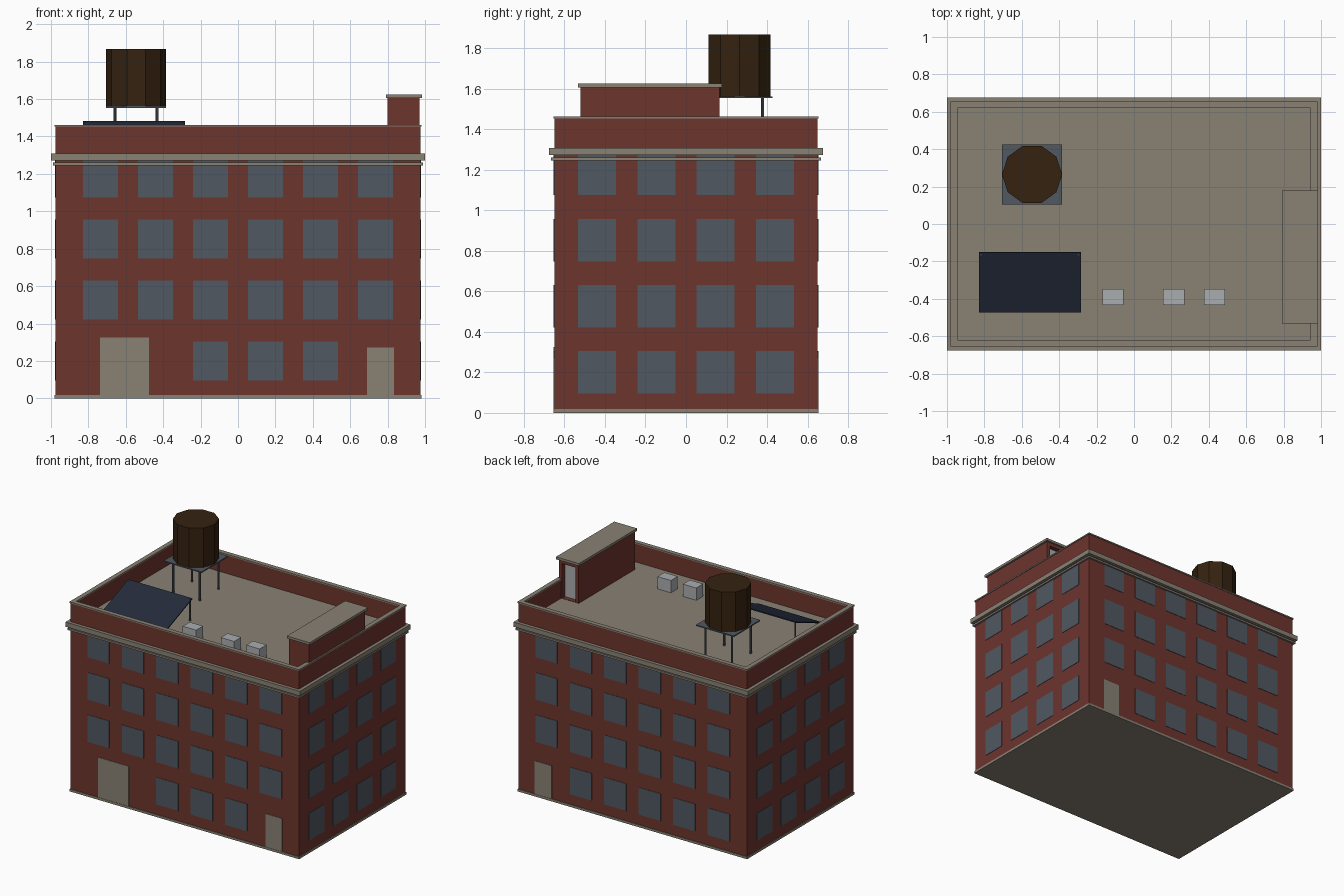
import bpy, bmesh, math
from mathutils import Matrix

if "Cube" in bpy.data.objects:
    bpy.data.objects.remove(bpy.data.objects["Cube"], do_unlink=True)


def material(name, rgb):
    m = bpy.data.materials.new(name)
    m.use_nodes = True
    m.diffuse_color = (*rgb, 1)
    m.node_tree.nodes["Principled BSDF"].inputs["Base Color"].default_value = (*rgb, 1)
    return m


BRICK = material("red brick", (0.155, 0.035, 0.027))
STONE = material("tan stone", (0.25, 0.22, 0.175))
GLASS = material("blue grey", (0.08, 0.098, 0.12))
WOOD = material("dark wood", (0.035, 0.016, 0.005))
PANEL = material("navy panel", (0.017, 0.024, 0.043))
METAL = material("light metal", (0.40, 0.42, 0.44))

HX, HY, TOP, ROOF, WALL = 0.975, 0.65, 1.455, 1.31, 0.025


def finish(name, bm, *mats):
    mesh = bpy.data.meshes.new(name)
    bm.to_mesh(mesh)
    bm.free()
    for m in mats:
        mesh.materials.append(m)
    ob = bpy.data.objects.new(name, mesh)
    bpy.context.collection.objects.link(ob)
    return ob


def add_box(bm, x0, x1, y0, y1, z0, z1):
    """Add an axis-aligned box given its limits."""
    centre = Matrix.Translation(((x0 + x1) / 2, (y0 + y1) / 2, (z0 + z1) / 2))
    size = Matrix.Diagonal((x1 - x0, y1 - y0, z1 - z0, 1))
    bmesh.ops.create_cube(bm, size=1, matrix=centre @ size)


def box(name, mat, *limits):
    bm = bmesh.new()
    add_box(bm, *limits)
    return finish(name, bm, mat)


def recess(bm, face, rim, depth, floor=None):
    """Inset a face by a rim, then push it straight in."""
    bmesh.ops.inset_region(bm, faces=[face], thickness=rim, use_even_offset=True)
    if floor is not None:
        low = min(v.co.z for v in face.verts)
        for v in face.verts:
            if v.co.z < low + 0.001:
                v.co.z = floor
    step = face.normal * depth
    inner = bmesh.ops.extrude_discrete_faces(bm, faces=[face])["faces"][0]
    for v in inner.verts:
        v.co -= step
    inner.material_index = 1


def face_along(bm, axis):
    bm.normal_update()
    return max(bm.faces, key=lambda f: f.normal[axis])


def band(name, out, inn, z0, z1):
    """Rectangular ring running round the building, offset from its walls."""
    bm = bmesh.new()
    loops = []
    for off, z in ((out, z0), (out, z1), (inn, z1), (inn, z0)):
        x, y = HX + off, HY + off
        loops.append([bm.verts.new(c) for c in ((-x, -y, z), (x, -y, z), (x, y, z), (-x, y, z))])
    for k in range(4):
        a, b = loops[k], loops[(k + 1) % 4]
        for i in range(4):
            j = (i + 1) % 4
            bm.faces.new((a[i], a[j], b[j], b[i]))
    return finish(name, bm, STONE)


def cylinder(name, mat, x, y, z0, z1, r, sides):
    bm = bmesh.new()
    bmesh.ops.create_cone(bm, cap_ends=True, segments=sides, radius1=r, radius2=r, depth=z1 - z0,
                          matrix=Matrix.Translation((x, y, (z0 + z1) / 2)) @ Matrix.Rotation(math.pi / 2, 4, "Z"))
    return finish(name, bm, mat)


# Brick shell with a sunken roof deck behind the parapet
bm = bmesh.new()
add_box(bm, -HX, HX, -HY, HY, 0.005, TOP)
recess(bm, face_along(bm, 2), WALL, TOP - ROOF)
finish("brick_walls", bm, BRICK, STONE)

# Stone plinth, cornice bands and coping
box("plinth", STONE, -HX - 0.005, HX + 0.005, -HY - 0.005, HY + 0.005, 0, 0.018)
band("lower_cornice", 0.015, -0.005, 1.246, 1.26)
band("upper_cornice", 0.025, -0.005, 1.272, 1.308)
band("coping", 0.005, -WALL - 0.005, TOP - 0.003, TOP + 0.007)

# Windows and doors as thin plates on each wall
PLATE = 0.003
WIN_W, WIN_H = 0.187, 0.209
ROWS = [0.096 + 0.326 * i for i in range(4)]
LONG_COLS = [-0.735 + 0.294 * i for i in range(6)]
SHORT_COLS = [-0.4385 + 0.2923 * i for i in range(4)]


def plate(bm, side, centre, width, z0, z1):
    a, b = centre - width / 2, centre + width / 2
    if side in ("front", "back"):
        y = -HY if side == "front" else HY
        add_box(bm, a, b, y - PLATE, y + PLATE, z0, z1)
    else:
        x = -HX if side == "right" else HX
        add_box(bm, x - PLATE, x + PLATE, a, b, z0, z1)


SKIPPED = {"front": (0, 1, 5), "back": (5,)}  # ground-floor bays taken by doors
for side in ("front", "back", "left", "right"):
    bm = bmesh.new()
    cols = LONG_COLS if side in ("front", "back") else SHORT_COLS
    for r, z in enumerate(ROWS):
        for c, centre in enumerate(cols):
            if r or c not in SKIPPED.get(side, ()):
                plate(bm, side, centre, WIN_W, z, z + WIN_H)
    finish(side + "_windows", bm, GLASS)

for name, side, centre, width, height in (("front_main_door", "front", -0.607, 0.262, 0.326),
                                          ("front_side_door", "front", 0.762, 0.144, 0.273),
                                          ("back_door", "back", 0.762, 0.144, 0.273)):
    bm = bmesh.new()
    plate(bm, side, centre, width, 0.01, height)
    finish(name, bm, STONE)

# Stair bulkhead with a recessed doorway at the back end
bm = bmesh.new()
add_box(bm, 0.80, 0.97, -0.52, 0.165, ROOF - 0.01, 1.606)
recess(bm, face_along(bm, 1), 0.027, 0.035, ROOF + 0.002)
finish("stair_bulkhead", bm, BRICK, METAL)
box("bulkhead_cap", STONE, 0.79, 0.985, -0.533, 0.178, 1.606, 1.625)

# Water tank on a legged platform
TX, TY = -0.545, 0.265
cylinder("water_tank", WOOD, TX, TY, 1.562, 1.867, 0.161, 10)
box("tank_platform", GLASS, TX - 0.161, TX + 0.161, TY - 0.161, TY + 0.161, 1.553, 1.562)
for sx in (-1, 1):
    for sy in (-1, 1):
        cylinder("tank_leg", GLASS, TX + sx * 0.113, TY + sy * 0.113, ROOF, 1.553, 0.008, 8)

# Tilted solar panel on back posts
panel = box("solar_panel", PANEL, -0.273, 0.273, -0.173, 0.173, -0.004, 0.004)
panel.location = (-0.557, -0.312, 1.416)
panel.rotation_euler.x = math.radians(21.5)
for x in (-0.818, -0.296):
    cylinder("panel_post", GLASS, x, -0.162, ROOF, 1.479, 0.006, 8)

# Rooftop air units
for x in (-0.112, 0.213, 0.43):
    box("air_unit", METAL, x - 0.057, x + 0.057, -0.432, -0.348, ROOF, ROOF + 0.095)
